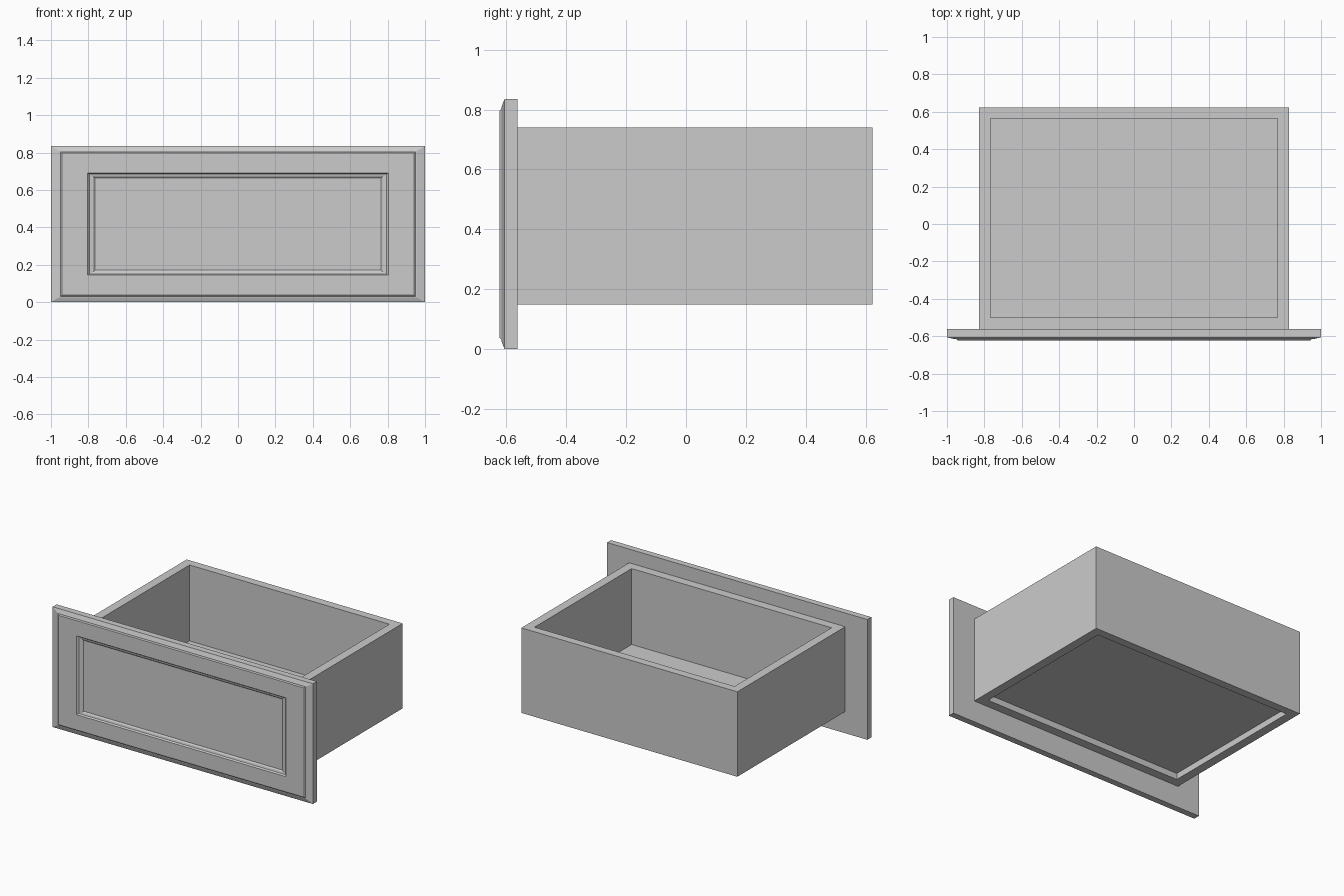
import bpy
import bmesh

cube = bpy.data.objects.get("Cube")
if cube:
    bpy.data.objects.remove(cube, do_unlink=True)

# One plain grey for the whole drawer
grey = bpy.data.materials.new("plain grey")
grey.use_nodes = True
colour = (0.6, 0.6, 0.6, 1)
grey.diffuse_color = colour
grey.node_tree.nodes["Principled BSDF"].inputs["Base Color"].default_value = colour


def add_object(name, bm):
    bmesh.ops.recalc_face_normals(bm, faces=bm.faces)
    mesh = bpy.data.meshes.new(name)
    bm.to_mesh(mesh)
    bm.free()
    mesh.materials.append(grey)
    obj = bpy.data.objects.new(name, mesh)
    bpy.context.collection.objects.link(obj)
    return obj


def loft(name, rings, closed=False):
    """Join successive four-cornered rings; cap the ends or close the loop."""
    bm = bmesh.new()
    loops = [[bm.verts.new(p) for p in ring] for ring in rings]
    pairs = list(zip(loops, loops[1:]))
    if closed:
        pairs.append((loops[-1], loops[0]))
    else:
        bm.faces.new(loops[0])
        bm.faces.new(loops[-1])
    for a, b in pairs:
        for i in range(4):
            j = (i + 1) % 4
            bm.faces.new((a[i], a[j], b[j], b[i]))
    return add_object(name, bm)


def flat_ring(x, y0, y1, z):
    return [(-x, y0, z), (x, y0, z), (x, y1, z), (-x, y1, z)]


def upright_ring(inset_x, inset_z, y):
    x, low, high = 1 - inset_x, inset_z, 0.835 - inset_z
    return [(-x, y, low), (x, y, low), (x, y, high), (-x, y, high)]


# Four box walls as one open frame
OUTER, INNER = (0.83, -0.562, 0.622), (0.768, -0.5, 0.565)
BOTTOM, TOP = 0.15, 0.74
loft("drawer_walls", [flat_ring(*OUTER, BOTTOM), flat_ring(*OUTER, TOP),
                      flat_ring(*INNER, TOP), flat_ring(*INNER, BOTTOM)], closed=True)

# Floor, raised above the lower rim
loft("drawer_floor", [flat_ring(*INNER, 0.193), flat_ring(*INNER, 0.213)])

# Front board: bevelled edge, raised frame and recessed centre panel
profile = [
    (0, 0, -0.562), (0, 0, -0.606),
    (0.043, 0.026, -0.616), (0.05, 0.031, -0.616), (0.058, 0.038, -0.622),
    (0.196, 0.144, -0.622), (0.206, 0.151, -0.612), (0.226, 0.163, -0.609),
    (0.236, 0.171, -0.602),
]
loft("drawer_front", [upright_ring(*p) for p in profile])
